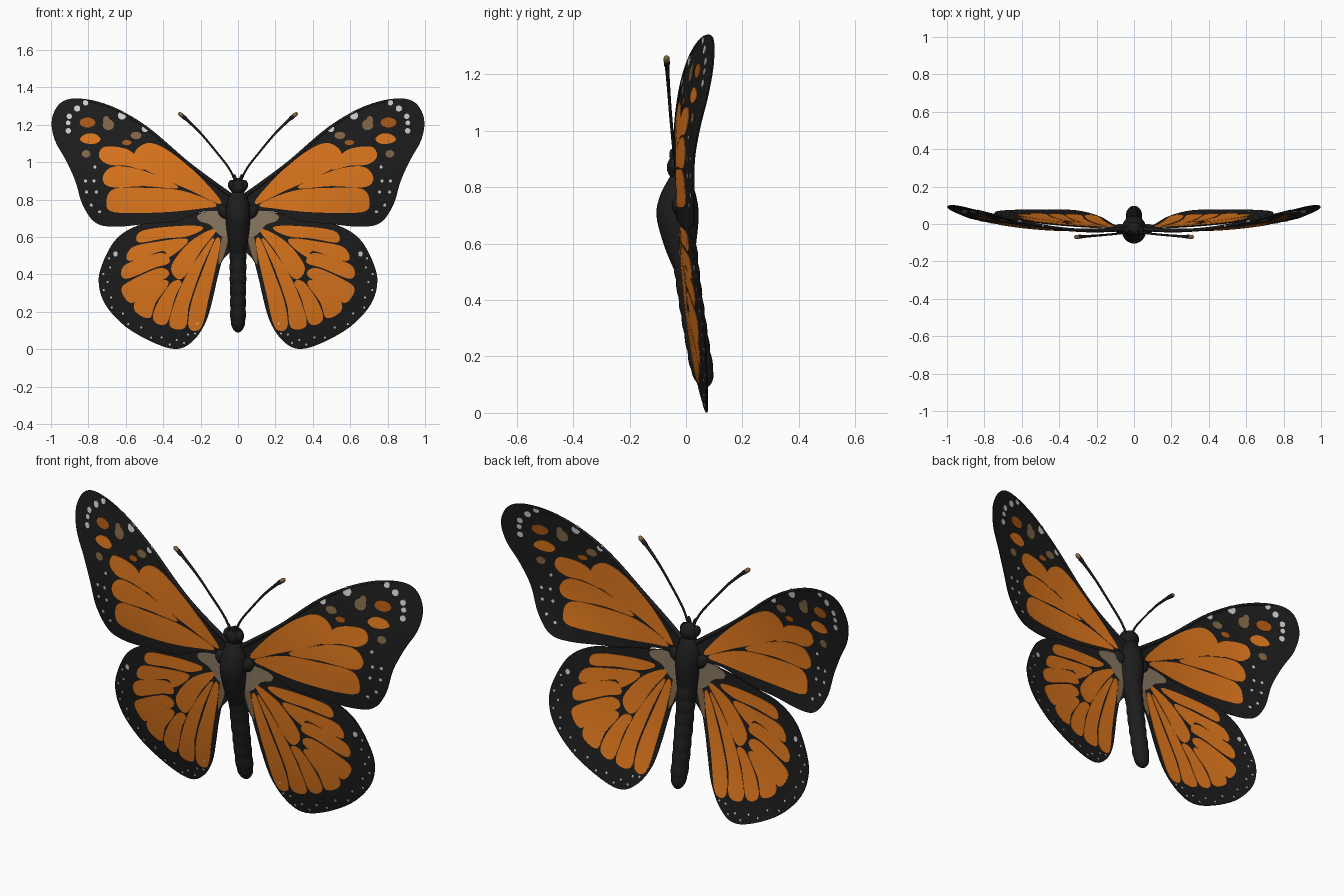
import bpy
import bmesh
from math import sin, cos, pi, radians
from mathutils import Vector, Matrix

if "Cube" in bpy.data.objects:
    bpy.data.objects.remove(bpy.data.objects["Cube"], do_unlink=True)


def material(name, colour):
    mat = bpy.data.materials.new(name)
    mat.use_nodes = True
    mat.diffuse_color = (*colour, 1)
    mat.node_tree.nodes["Principled BSDF"].inputs["Base Color"].default_value = (*colour, 1)
    return mat


BLACK = material("soft black", (.012, .012, .012))
ORANGE = material("wing orange", (.75, .19, .013))
RUST = material("rust orange", (.42, .1, .008))
TAN = material("dusty tan", (.23, .14, .065))
BEIGE = material("greyish beige", (.25, .19, .12))
WHITE = material("pale grey", (.64, .64, .64))


# --- helpers ---------------------------------------------------------------
def smooth(points, steps=5, closed=True):
    """Catmull-Rom curve through points of any dimension."""
    n = len(points)
    result = []
    for i in range(n if closed else n - 1):
        near = [i - 1, i, i + 1, i + 2]
        a, b, c, d = (Vector(points[k % n if closed else min(max(k, 0), n - 1)]) for k in near)
        for s in range(steps):
            t = s / steps
            result.append(b + (c - a) * t / 2 + (a * 2 - b * 5 + c * 4 - d) * t * t / 2
                          + (b * 3 - a - c * 3 + d) * t ** 3 / 2)
    return result if closed else result + [Vector(points[-1])]


def cell(points, grow):
    """Smooth closed wing cell, widened so that only a thin vein remains between neighbours."""
    loop = smooth(points)
    pairs = list(zip(loop[-1:] + loop[:-1], loop, loop[1:] + loop[:1]))
    turn = 1 if sum(b.cross(c) for a, b, c in pairs) > 0 else -1
    return [b + Vector(((c - a).y, (a - c).x)).normalized() * grow * turn for a, b, c in pairs]


def finish(name, bm, mat, mirror=False):
    bmesh.ops.recalc_face_normals(bm, faces=bm.faces)
    mesh = bpy.data.meshes.new(name)
    bm.to_mesh(mesh)
    bm.free()
    mesh.materials.append(mat)
    obj = bpy.data.objects.new(name, mesh)
    bpy.context.collection.objects.link(obj)
    if mirror:
        obj.modifiers.new("both sides", 'MIRROR')


def drape(name, outlines, surface, thickness, mat):
    """Cut flat outlines into a grid, bend them onto a wing surface, thicken and mirror."""
    bm = bmesh.new()
    for outline in outlines:
        bm.faces.new([bm.verts.new((p[0], 0, p[1])) for p in outline])
    bmesh.ops.triangulate(bm, faces=bm.faces)
    for axis in (Vector((1, 0, 0)), Vector((0, 0, 1))):
        for k in range(1, 28):
            bmesh.ops.bisect_plane(bm, geom=bm.verts[:] + bm.edges[:] + bm.faces[:],
                                   dist=1e-5, plane_co=axis * k * .05, plane_no=axis)
    for v in bm.verts:
        v.co.y = surface(v.co.x, v.co.z) - thickness / 2
    back = bmesh.ops.extrude_face_region(bm, geom=bm.faces[:])["geom"]
    bmesh.ops.translate(bm, vec=(0, thickness, 0),
                        verts=[e for e in back if isinstance(e, bmesh.types.BMVert)])
    finish(name, bm, mat, True)


def oval(x, z, rx, rz, sides=10):
    return [(x + rx * cos(2 * pi * k / sides), z + rz * sin(2 * pi * k / sides))
            for k in range(sides)]


def loft(name, stations, mat, sides=24):
    """Skin elliptical rings given as height, depth, width and depth radius."""
    bm = bmesh.new()
    rings = [[bm.verts.new((rx * cos(2 * pi * k / sides), y + ry * sin(2 * pi * k / sides), z))
              for k in range(sides)] for z, y, rx, ry in stations]
    for low, high in zip(rings, rings[1:]):
        for k in range(sides):
            j = (k + 1) % sides
            bm.faces.new((low[k], low[j], high[j], high[k]))
    bm.faces.new(rings[0])
    bm.faces.new(rings[-1])
    finish(name, bm, mat)


def ball(name, centre, size, mat, mirror=False, tilt=0):
    bm = bmesh.new()
    bmesh.ops.create_uvsphere(bm, u_segments=20, v_segments=12, radius=1)
    bmesh.ops.transform(bm, verts=bm.verts, matrix=Matrix.Translation(centre)
                        @ Matrix.Rotation(tilt, 4, 'Y') @ Matrix.Diagonal((*size, 1)))
    finish(name, bm, mat, mirror)


def rod(name, points, radii, mat):
    """Tapered round curve on each side."""
    for side, label in ((1, "left_"), (-1, "right_")):
        curve = bpy.data.curves.new(label + name, 'CURVE')
        curve.dimensions = '3D'
        curve.bevel_depth = 1
        curve.bevel_resolution = 2
        curve.use_fill_caps = True
        spline = curve.splines.new('POLY')
        spline.points.add(len(points) - 1)
        for p, co, r in zip(spline.points, points, radii):
            p.co = (co[0] * side, co[1], co[2], 1)
            p.radius = r
        curve.materials.append(mat)
        obj = bpy.data.objects.new(label + name, curve)
        bpy.context.collection.objects.link(obj)


# --- wing surfaces: depth as a function of position --------------------------
def fore_surface(x, z):
    reach = Vector((x, z - .7)).length
    return -.035 + .216 * (reach - .35) ** 2 + .6 * (x * max(.95 - z, 0)) ** 2


def hind_surface(x, z):
    return -.022 + .11 * x ** 2 + .17 * max(.7 - z, 0) ** 2


# --- forewings -----------------------------------------------------------------
lead = [(.04, .83), (.15, .91), (.28, 1.01), (.49, 1.19), (.68, 1.3), (.84, 1.34)]
fore_outline = smooth(lead + [
    (.945, 1.32), (.995, 1.23), (.98, 1.12), (.92, 1.01), (.87, .9), (.83, .77), (.76, .675),
    (.65, .655), (.49, .67), (.33, .685), (.19, .735), (.03, .75)])
drape("forewings", [fore_outline], fore_surface, .005, BLACK)
drape("forewing_orange_cells", [cell(c, .003) for c in (
    [(.09, .78), (.22, .935), (.36, 1.05), (.47, 1.1), (.545, 1.06), (.535, .99), (.42, .925), (.25, .85)],
    [(.5, .965), (.58, 1.06), (.71, 1.08), (.74, 1.03), (.69, .99), (.6, .985)],
    [(.32, .865), (.5, .95), (.66, .975), (.72, .92), (.68, .87), (.5, .875)],
    [(.12, .775), (.3, .845), (.5, .86), (.66, .855), (.7, .79), (.66, .735), (.4, .735), (.2, .755)],
)], fore_surface, .009, ORANGE)
drape("forewing_orange_spots", [cell([(.735, 1.125), (.77, 1.153), (.82, 1.148), (.845, 1.12),
                                      (.81, 1.1), (.76, 1.1)], 0)], fore_surface, .009, ORANGE)
drape("forewing_rust_spots", [oval(.805, 1.212, .043, .027), oval(.595, 1.105, .026, .014)],
      fore_surface, .009, RUST)
drape("forewing_tan_spots", [oval(.693, 1.2, .031, .03), oval(.705, 1.225, .018, .022),
                             oval(.545, 1.143, .03, .02),
                             oval(.812, 1.045, .024, .02)], fore_surface, .009, TAN)
drape("forewing_pale_spots",
      [oval(x, z, r, r) for x, z, r in (
          (.62, 1.25, .023), (.497, 1.178, .018), (.815, 1.318, .015), (.86, 1.287, .017),
          (.902, 1.245, .015), (.908, 1.21, .013), (.907, 1.168, .015))]
      + [oval(x, z, .009, .009, 6) for x, z in (
          (.765, .975), (.815, .9), (.77, .9), (.81, .84), (.757, .84), (.785, .77), (.74, .735))],
      fore_surface, .009, WHITE)
rib = smooth(lead, closed=False)
rod("forewing_leading_rib", [(p.x, fore_surface(*p), p.y - .006) for p in rib],
    [.012 - .007 * k / len(rib) for k in range(len(rib))], BLACK)

# --- hindwings -----------------------------------------------------------------
hind_outline = smooth([
    (.03, .74), (.2, .73), (.4, .69), (.54, .66), (.65, .59), (.72, .47), (.745, .36), (.71, .24),
    (.6, .12), (.44, .03), (.32, .002), (.235, .05), (.17, .15), (.13, .29), (.09, .46), (.03, .55)])
drape("hindwings", [hind_outline], hind_surface, .005, BLACK)
drape("hindwing_orange_cells", [cell(c, .004) for c in (
    [(.1, .58), (.11, .5), (.155, .3), (.2, .12), (.26, .12), (.245, .25), (.185, .42), (.12, .58)],
    [(.13, .59), (.2, .43), (.265, .24), (.285, .12), (.36, .125), (.345, .22), (.28, .38), (.19, .52)],
    [(.12, .64), (.2, .53), (.285, .395), (.33, .385), (.35, .45), (.25, .575)],
    [(.305, .355), (.34, .28), (.385, .14), (.45, .16), (.425, .25), (.35, .355)],
    [(.375, .35), (.445, .25), (.475, .17), (.55, .21), (.53, .28), (.42, .36)],
    [(.375, .395), (.5, .315), (.57, .25), (.62, .32), (.56, .37), (.42, .43)],
    [(.37, .465), (.45, .438), (.6, .38), (.61, .44), (.5, .49), (.4, .51)],
    [(.27, .585), (.37, .495), (.4, .53), (.58, .475), (.565, .54), (.44, .57)],
    [(.19, .65), (.27, .608), (.4, .595), (.53, .575), (.51, .63), (.32, .655)],
)], hind_surface, .009, ORANGE)
# pale fuzzy root, with a browner strip along the inner margin
drape("hindwing_beige_roots", [smooth([(.04, .67), (.08, .73), (.15, .74), (.215, .715), (.205, .685),
                                       (.15, .665), (.105, .615), (.06, .6)])],
      hind_surface, .0095, BEIGE)
drape("hindwing_tan_margins", [smooth([(.05, .61), (.085, .6), (.1, .52), (.105, .46), (.093, .465),
                                       (.07, .52)])], hind_surface, .0085, TAN)

# fine dots following the hindwing margin
centre = Vector((.38, .36))
dots = [oval(.655, .51, .012, .014)]
for scale, phase in ((.94, 0), (.87, 2)):
    for p in hind_outline[phase::4]:
        q = centre + (p - centre) * scale
        if q.y < .5 and q.x > .2 and (q - centre).length > .25:
            dots.append(oval(q.x, q.y, .006, .006, 6))
drape("hindwing_pale_dots", dots, hind_surface, .009, WHITE)

# --- body ------------------------------------------------------------------------
abdomen = []
for i in range(65):
    t = i / 64
    taper = (1 - max(0, (t - .86) / .14) ** 2 * .96) ** .5
    r = .046 * (1 - .12 * t) * taper * (.95 + .08 * abs(sin(t * 9 * pi)))
    abdomen.append((.66 - .57 * t, -.012 + .08 * t ** 1.3, r, r))
loft("abdomen", abdomen, BLACK)
loft("thorax", smooth([
    (.47, -.005, .02, .018), (.52, -.012, .042, .036), (.6, -.022, .056, .058),
    (.7, -.03, .066, .075), (.77, -.028, .062, .064), (.82, -.025, .045, .042),
    (.85, -.025, .025, .024)], closed=False), BLACK)
ball("head", (0, -.028, .87), (.046, .04, .045), BLACK)
ball("eyes", (.034, -.036, .878), (.02, .024, .027), BLACK, True)
ball("wing_joints", (.075, -.025, .735), (.03, .025, .04), BLACK, True, radians(35))
ball("mouth_feelers", (.015, -.05, .915), (.008, .009, .022), BLACK, True, radians(15))

# --- antennae ----------------------------------------------------------------------
stalk = smooth([(.015, -.04, .9), (.05, -.047, .97), (.12, -.055, 1.06), (.2, -.062, 1.155),
                (.285, -.068, 1.238)], closed=False)
rod("antenna", stalk, [.0055 + .005 * (k / len(stalk)) ** 6 for k in range(len(stalk))], BLACK)
ball("antenna_clubs", (.29, -.068, 1.241), (.011, .011, .028), BLACK, True, radians(50))
ball("antenna_tips", (.305, -.069, 1.253), (.0115, .0115, .018), TAN, True, radians(50))

# --- smooth shading with sharp rims ---------------------------------------------------
for obj in bpy.context.scene.objects:
    obj.select_set(obj.type == 'MESH')
    if obj.type == 'MESH':
        bpy.context.view_layer.objects.active = obj
bpy.ops.object.shade_smooth_by_angle(angle=radians(40))
